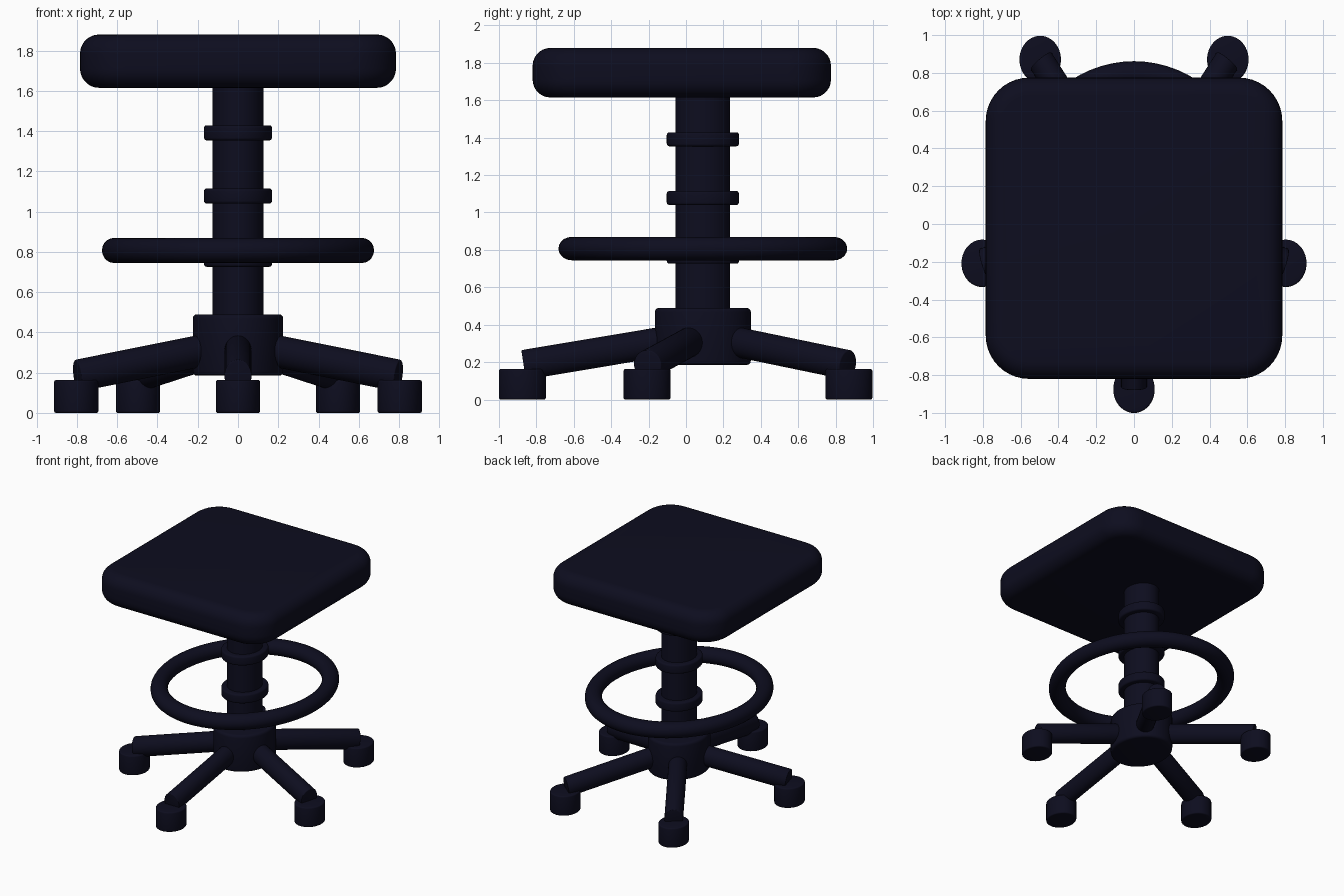
import bpy, bmesh, math
from mathutils import Matrix, Vector

if "Cube" in bpy.data.objects:
    bpy.data.objects.remove(bpy.data.objects["Cube"], do_unlink=True)

navy = bpy.data.materials.new("dark navy")
navy.use_nodes = True
NAVY = (0.004, 0.004, 0.0135, 1)
navy.diffuse_color = NAVY
navy.node_tree.nodes["Principled BSDF"].inputs["Base Color"].default_value = NAVY

# The round parts are built around the z axis, then squashed to an oval plan
OVAL = Matrix.Translation((0, 0.09, 0)) @ Matrix.Diagonal((0.845, 0.965, 1, 1))


def add_part(name, bm, matrix=OVAL, angle=35):
    """Turn a bmesh into a named, coloured, smooth-shaded object."""
    bmesh.ops.transform(bm, matrix=matrix, verts=bm.verts)
    bmesh.ops.recalc_face_normals(bm, faces=bm.faces)
    mesh = bpy.data.meshes.new(name)
    bm.to_mesh(mesh)
    bm.free()
    mesh.materials.append(navy)
    obj = bpy.data.objects.new(name, mesh)
    bpy.context.collection.objects.link(obj)
    bpy.ops.object.select_all(action='DESELECT')
    obj.select_set(True)
    bpy.context.view_layer.objects.active = obj
    bpy.ops.object.shade_smooth_by_angle(angle=math.radians(angle))
    return obj


def cylinder(radius, length, bevel=0.0, segments=48):
    """Cylinder centred on the origin with rounded rims."""
    bm = bmesh.new()
    bmesh.ops.create_cone(bm, cap_ends=True, segments=segments,
                          radius1=radius, radius2=radius, depth=length)
    if bevel:
        rims = [e for e in bm.edges
                if abs(e.verts[0].co.z - e.verts[1].co.z) < 1e-5]
        bmesh.ops.bevel(bm, geom=rims, offset=bevel, segments=3,
                        profile=0.5, affect='EDGES')
    return bm


def upright(name, radius, z0, z1, bevel=0.0, x=0, y=0):
    """Upright cylinder from z0 to z1."""
    bm = cylinder(radius, z1 - z0, bevel)
    return add_part(name, bm, OVAL @ Matrix.Translation((x, y, (z0 + z1) / 2)))


# Seat cushion: rounded square with soft rims
bm = bmesh.new()
bmesh.ops.create_cube(bm, size=1)
bmesh.ops.scale(bm, vec=(1.57, 1.595, 0.265), verts=bm.verts)
corners = [e for e in bm.edges
           if abs(e.verts[0].co.z - e.verts[1].co.z) > 0.1]
bmesh.ops.bevel(bm, geom=corners, offset=0.23, segments=10,
                profile=0.5, affect='EDGES')
rims = [e for e in bm.edges if abs(e.verts[0].co.z - e.verts[1].co.z) < 1e-5]
bmesh.ops.bevel(bm, geom=rims, offset=0.095, segments=7,
                profile=0.5, affect='EDGES')
add_part("seat", bm, Matrix.Translation((0, -0.0225, 1.7475)), 50)

# Column, collars and hub
upright("column", 0.151, 0.45, 1.65)
for i, z in enumerate((0.726, 1.04, 1.354)):
    upright(f"collar_{i + 1}", 0.2, z, z + 0.075, 0.014)
upright("hub", 0.266, 0.185, 0.49, 0.022)

# Foot ring
bm = bmesh.new()
MAJOR, MINOR, SIDES = 0.727, 0.073, 20
circle = [bm.verts.new((MAJOR + MINOR * math.cos(a), 0, 0.0625 * math.sin(a)))
          for a in (2 * math.pi * k / SIDES for k in range(SIDES))]
loop = [bm.edges.new((circle[k], circle[(k + 1) % SIDES])) for k in range(SIDES)]
bmesh.ops.spin(bm, geom=circle + loop, cent=(0, 0, 0), axis=(0, 0, 1),
               angle=2 * math.pi, steps=72, use_merge=True)
bmesh.ops.remove_doubles(bm, verts=bm.verts, dist=1e-4)
add_part("foot_ring", bm, OVAL @ Matrix.Translation((0, 0, 0.807)), 60)

# Five sloping legs, each with a drum caster
start, end = Vector((0.12, 0, 0.326)), Vector((0.993, 0, 0.185))
axis = end - start
along = (Matrix.Translation((start + end) / 2)
         @ axis.to_track_quat('Z', 'Y').to_matrix().to_4x4())
for i in range(5):
    angle = -math.pi / 2 + i * 2 * math.pi / 5
    leg = cylinder(0.08, axis.length, 0.006, 32)
    add_part(f"leg_{i + 1}", leg, OVAL @ Matrix.Rotation(angle, 4, 'Z') @ along)
    upright(f"caster_{i + 1}", 0.13, 0, 0.163, 0.01,
            math.cos(angle), math.sin(angle))
